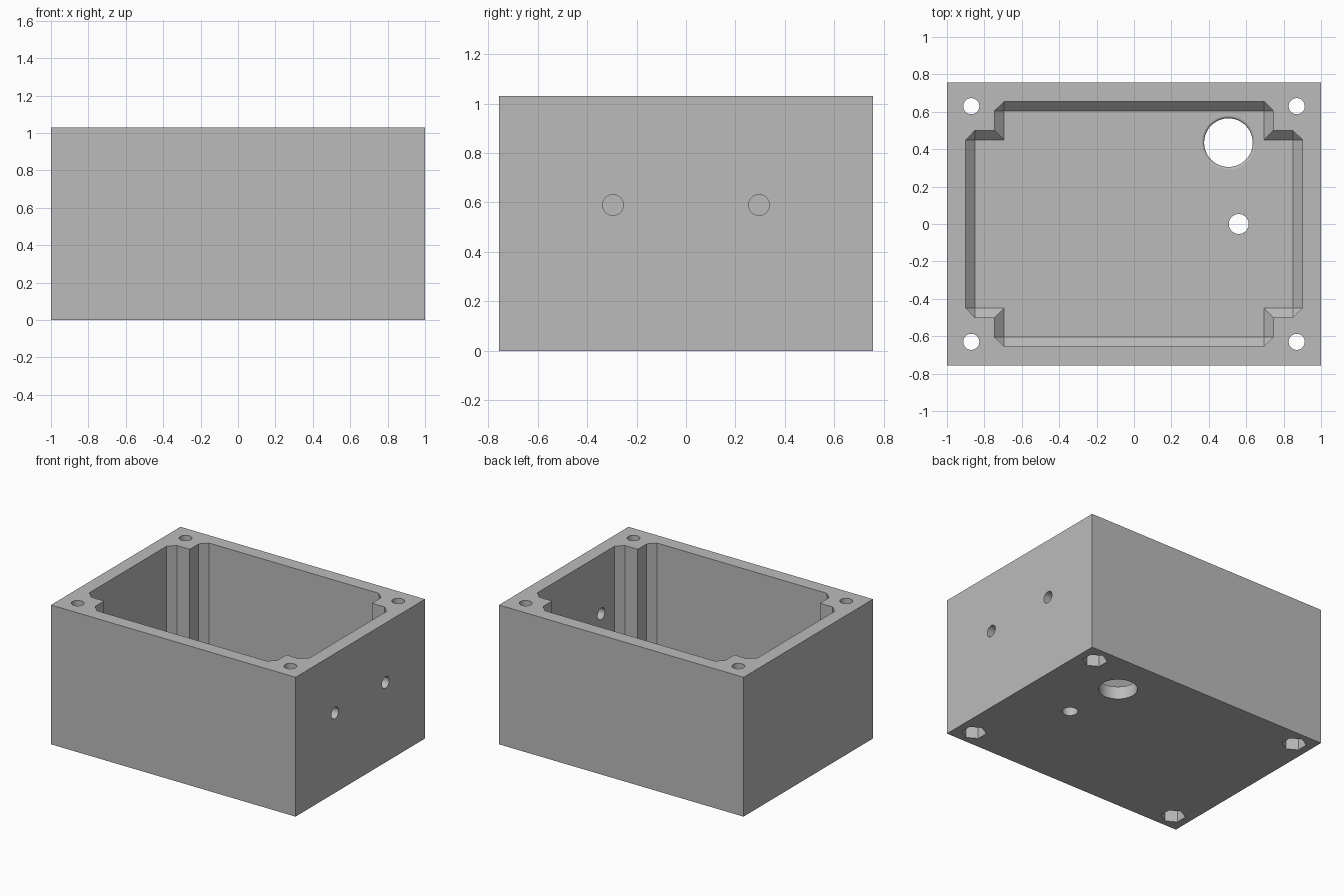
import bpy, bmesh, math
from mathutils import Matrix

cube = bpy.data.objects.get("Cube")
if cube:
    bpy.data.objects.remove(cube, do_unlink=True)

LENGTH, DEPTH, HEIGHT = 2.0, 1.512, 1.03
FLOOR, CHAMFER = 0.10, 0.05

grey = bpy.data.materials.new("plain grey")
grey.use_nodes = True
COLOUR = (0.5, 0.5, 0.5, 1)
grey.diffuse_color = COLOUR
grey.node_tree.nodes["Principled BSDF"].inputs["Base Color"].default_value = COLOUR


def make_object(name, bm):
    bmesh.ops.recalc_face_normals(bm, faces=bm.faces)
    mesh = bpy.data.meshes.new(name)
    bm.to_mesh(mesh)
    bm.free()
    mesh.materials.append(grey)
    obj = bpy.data.objects.new(name, mesh)
    bpy.context.collection.objects.link(obj)
    return obj


def loft(name, rings, matrix=Matrix()):
    """Closed solid through rings that have equal numbers of points."""
    bm = bmesh.new()
    loops = [[bm.verts.new(matrix @ Matrix.Translation(p).to_translation()) for p in ring]
             for ring in rings]
    n = len(loops[0])
    for low, high in zip(loops, loops[1:]):
        for i in range(n):
            j = (i + 1) % n
            bm.faces.new((low[i], low[j], high[j], high[i]))
    bm.faces.new(loops[0][::-1])
    bm.faces.new(loops[-1])
    bmesh.ops.remove_doubles(bm, verts=bm.verts, dist=0.0005)
    return make_object(name, bm)


def turned(name, profile, x, y, z=0, sides=48, phase=0.0, along_x=False):
    """Round or many-sided cutter from (radius, height) pairs."""
    rings = [[(r * math.cos(phase + math.tau * i / sides),
               r * math.sin(phase + math.tau * i / sides), h) for i in range(sides)]
             for r, h in profile]
    matrix = Matrix.Translation((x, y, z))
    if along_x:
        matrix = matrix @ Matrix.Rotation(math.pi / 2, 4, 'Y')
    return loft(name, rings, matrix)


# Outer block
bm = bmesh.new()
bmesh.ops.create_cube(bm, size=1)
bmesh.ops.scale(bm, vec=(LENGTH, DEPTH, HEIGHT), verts=bm.verts)
bmesh.ops.translate(bm, vec=(0, 0, HEIGHT / 2), verts=bm.verts)
box = make_object("enclosure_box", bm)

# Cavity with stepped corners: wall outline and matching floor outline
quarter = [((0.90, 0.45), (0.85, 0.45)), ((0.85, 0.50), (0.85, 0.45)),
           ((0.745, 0.50), (0.695, 0.45)), ((0.745, 0.605), (0.695, 0.605)),
           ((0.695, 0.655), (0.695, 0.605))]
outline = []
for sx, sy in ((1, 1), (-1, 1), (-1, -1), (1, -1)):
    points = quarter if sx * sy > 0 else quarter[::-1]
    outline += [[(sx * x, sy * y) for x, y in pair] for pair in points]
cutters = [loft("cavity_cutter", [
    [(*floor, FLOOR) for wall, floor in outline],
    [(*wall, FLOOR + CHAMFER) for wall, floor in outline],
    [(*wall, HEIGHT + 0.1) for wall, floor in outline]])]

# Corner screw holes with hexagonal nut pockets underneath
for sx in (-1, 1):
    for sy in (-1, 1):
        cutters.append(turned("screw_hole_cutter", [(0.043, -0.1), (0.043, HEIGHT + 0.1)],
                              sx * 0.87, sy * 0.63))
        cutters.append(turned("nut_pocket_cutter", [(0.083, -0.1), (0.083, 0.12)],
                              sx * 0.87, sy * 0.63, sides=6, phase=math.pi / 2))

# Floor holes, the large one with a rounded upper rim
RADIUS, ROUND = 0.13, 0.014
rim = [(RADIUS + ROUND * (1 - math.cos(math.radians(a))),
        FLOOR - ROUND * (1 - math.sin(math.radians(a)))) for a in (0, 22, 44, 66, 86)]
cutters.append(turned("large_floor_hole_cutter",
                      [(RADIUS, -0.1), *rim, (rim[-1][0], FLOOR + 0.05)], 0.505, 0.435))
cutters.append(turned("small_floor_hole_cutter", [(0.053, -0.1), (0.053, 0.3)], 0.56, 0))

# Pair of holes through the left wall
for y in (-0.295, 0.295):
    cutters.append(turned("side_hole_cutter", [(0.042, -0.2), (0.042, 0.2)],
                          0.95, y, 0.59, along_x=True))

# Cut everything out and remove the cutters
bpy.ops.object.select_all(action='DESELECT')
bpy.context.view_layer.objects.active = box
box.select_set(True)
for cutter in cutters:
    cutter.hide_render = True
    cut = box.modifiers.new("cut", 'BOOLEAN')
    cut.operation, cut.solver, cut.object = 'DIFFERENCE', 'EXACT', cutter
    bpy.ops.object.modifier_apply(modifier=cut.name)
    bpy.data.objects.remove(cutter, do_unlink=True)
bpy.ops.object.shade_smooth_by_angle(angle=math.radians(30))
